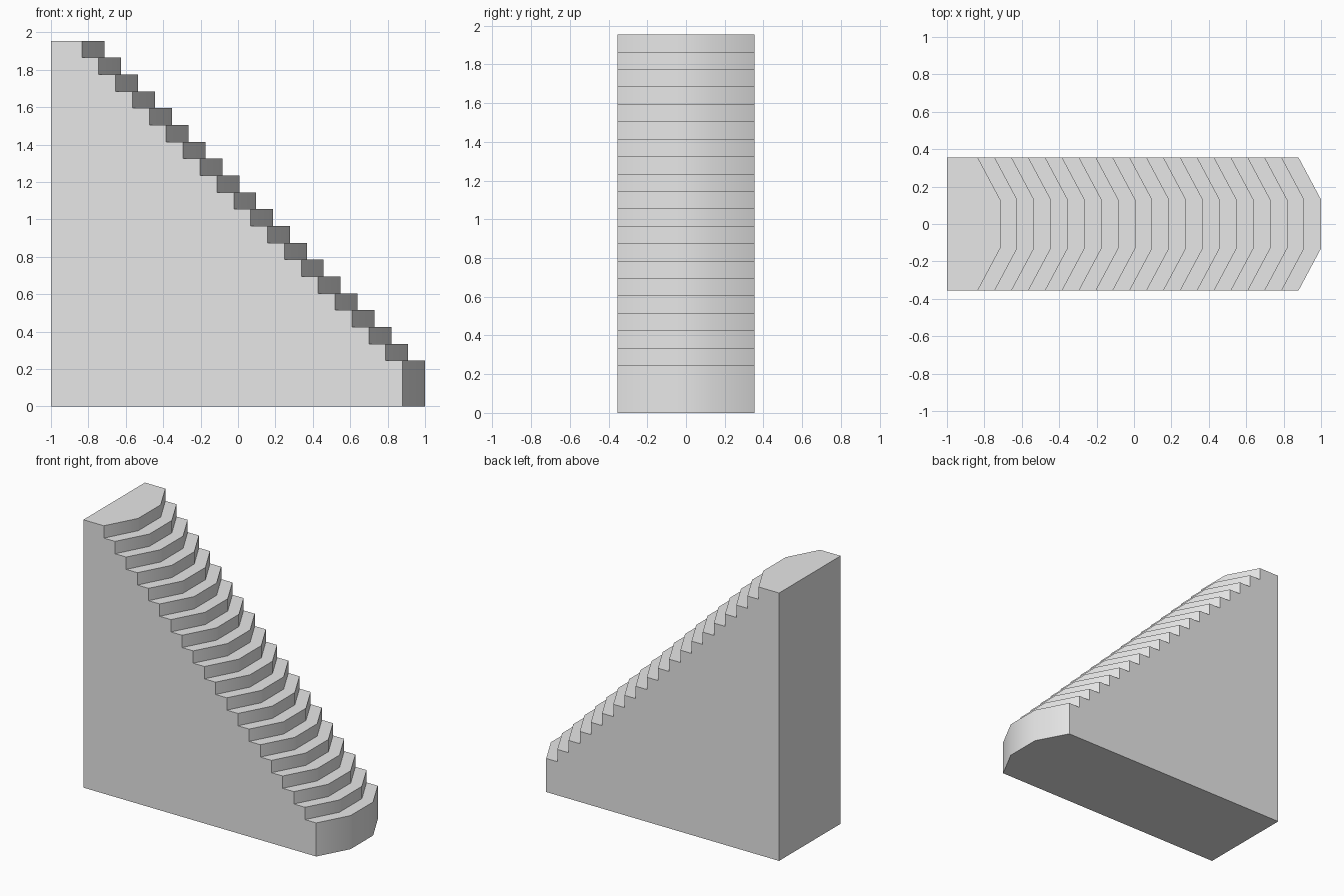
import bpy, bmesh, math

cube = bpy.data.objects.get("Cube")
if cube:
    bpy.data.objects.remove(cube, do_unlink=True)

STEPS, RISE = 20, 0.09
FIRST_HEIGHT = 0.245
RUN = 1.715 / (STEPS - 1)
HALF_WIDTH, HALF_NOSE, CHAMFER = 0.355, 0.13, 0.12
BACK = -1.0

# Plain grey
grey = bpy.data.materials.new("plain grey")
grey.use_nodes = True
colour = (0.8, 0.8, 0.8, 1.0)
grey.diffuse_color = colour
grey.node_tree.nodes["Principled BSDF"].inputs["Base Color"].default_value = colour

bm = bmesh.new()


def nose_row(x, z):
    """Chamfered step front, from the -y side to the +y side."""
    return [bm.verts.new(p) for p in (
        (x - CHAMFER, -HALF_WIDTH, z), (x, -HALF_NOSE, z),
        (x, HALF_NOSE, z), (x - CHAMFER, HALF_WIDTH, z))]


# Rows climb the stair: bottom and top of each riser in turn
rows = []
z = 0.0
for i in range(STEPS):
    x = 1.0 - i * RUN
    top = FIRST_HEIGHT + i * RISE
    rows += [nose_row(x, z), nose_row(x, top)]
    z = top

# Risers and treads
for low, high in zip(rows, rows[1:]):
    for j in range(3):
        bm.faces.new((low[j], low[j + 1], high[j + 1], high[j]))

# Back wall, base, top landing and the two stepped sides
base = [bm.verts.new((BACK, s * HALF_WIDTH, 0)) for s in (-1, 1)]
head = [bm.verts.new((BACK, s * HALF_WIDTH, z)) for s in (-1, 1)]
bm.faces.new((base[0], head[0], head[1], base[1]))
bm.faces.new([base[0], base[1]] + rows[0][::-1])
bm.faces.new([head[1], head[0]] + rows[-1])
for k, end in ((0, 0), (1, 3)):
    bm.faces.new([base[k]] + [row[end] for row in rows] + [head[k]])
bmesh.ops.recalc_face_normals(bm, faces=bm.faces)

mesh = bpy.data.meshes.new("staircase")
bm.to_mesh(mesh)
bm.free()
mesh.materials.append(grey)
stairs = bpy.data.objects.new("staircase", mesh)
bpy.context.collection.objects.link(stairs)

# Rounded look across the step noses, sharp everywhere else
bpy.ops.object.select_all(action="DESELECT")
stairs.select_set(True)
bpy.context.view_layer.objects.active = stairs
bpy.ops.object.shade_smooth_by_angle(angle=math.radians(40))
